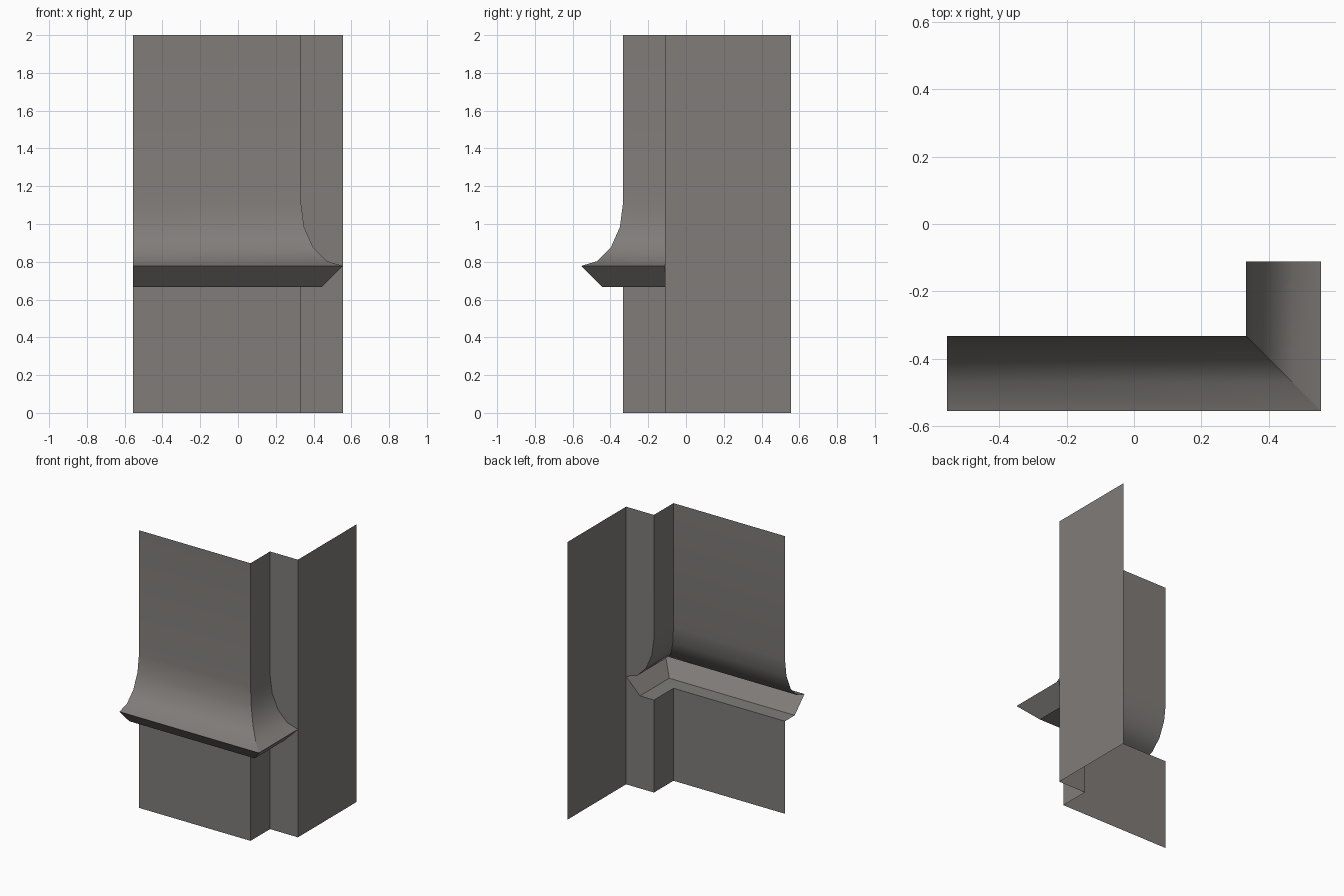
import bpy, math

if "Cube" in bpy.data.objects:
    bpy.data.objects.remove(bpy.data.objects["Cube"])

U = 1 / 9  # model unit: every size is a multiple of this
mat = bpy.data.materials.new("warm grey stone")
mat.diffuse_color = (0.215, 0.202, 0.19, 1)
mat.use_nodes = True
mat.node_tree.nodes["Principled BSDF"].inputs["Base Color"].default_value = mat.diffuse_color


def make_part(name, verts, faces, smooth=False):
    mesh = bpy.data.meshes.new(name)
    mesh.from_pydata(verts, [], faces)
    mesh.materials.append(mat)
    obj = bpy.data.objects.new(name, mesh)
    bpy.context.collection.objects.link(obj)
    if smooth:
        bpy.ops.object.select_all(action='DESELECT')
        obj.select_set(True)
        bpy.context.view_layer.objects.active = obj
        bpy.ops.object.shade_smooth_by_angle(angle=math.radians(35))
    return obj


# Wall profile (distance out, height): flared curve, undercut lip, lower wall
cove = [(2 * U * (1 - math.cos(a)), 10 * U - 3 * U * math.sin(a))
        for a in [i * math.pi / 8 for i in range(5)]]
lip = [(U, 6 * U), (0, 6 * U)]
profile = [(0, 2)] + cove + lip + [(0, 0)]


def sweep(name, start, end):
    """Strip of wall between two plan lines, each a function of distance out."""
    verts, faces = [], []
    for d, z in profile:
        verts += [(*start(d), z), (*end(d), z)]
    for i in range(len(profile) - 1):
        a = 2 * i
        faces.append((a, a + 2, a + 3, a + 1))
    return make_part(name, verts, faces, True)


# Front wall and short side return, mitred at the outer corner
def corner(d):
    return (3 * U + d, -3 * U - d)


sweep("front_wall", lambda d: (-5 * U, -3 * U - d), corner)
sweep("return_wall", corner, lambda d: (3 * U + d, -U))

# Recessed wall, cut around the end of the flared ledge
upper = [(3 * U, 2)] + [(3 * U + d, z) for d, z in cove] + [(5 * U, 2)]
lower = [(3 * U, 0), (5 * U, 0), (5 * U, 7 * U)] + [(3 * U + d, z) for d, z in lip]
for name, outline in (("recess_upper", upper), ("recess_lower", lower)):
    make_part(name, [(x, -U, z) for x, z in outline], [tuple(range(len(outline)))])

# Plain side wall
make_part("side_wall", [(5 * U, -U, 0), (5 * U, 5 * U, 0), (5 * U, 5 * U, 2), (5 * U, -U, 2)],
          [(0, 1, 2, 3)])
